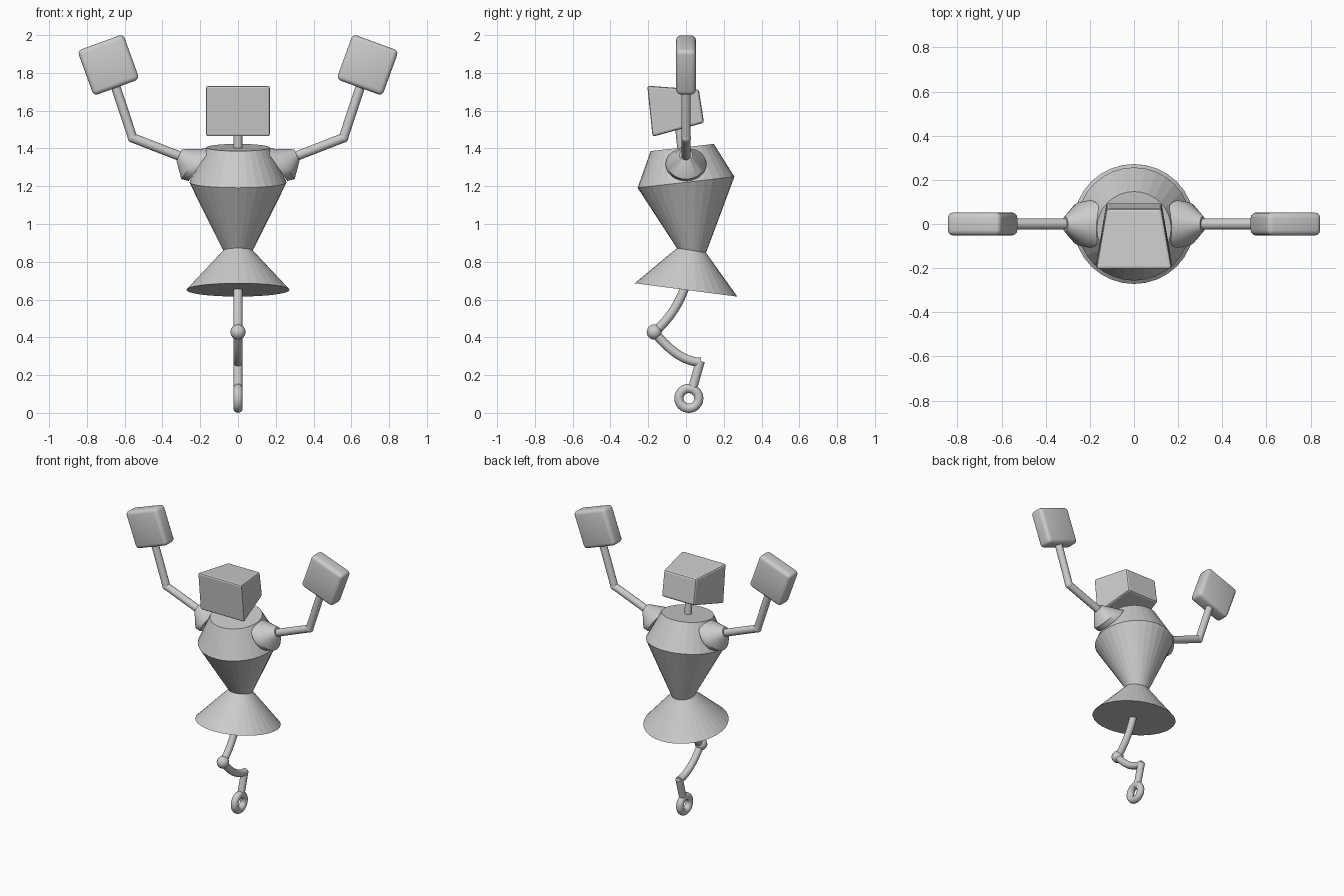
import bpy, bmesh, math
from mathutils import Vector, Matrix

if "Cube" in bpy.data.objects:
    bpy.data.objects.remove(bpy.data.objects["Cube"])


def mat(name, c):
    m = bpy.data.materials.new(name)
    m.diffuse_color = (c, c, c, 1)
    m.use_nodes = True
    m.node_tree.nodes["Principled BSDF"].inputs["Base Color"].default_value = m.diffuse_color
    return m


GREY = mat("plain_grey", 0.6)


def finish(bm, name, smooth=None):
    bmesh.ops.recalc_face_normals(bm, faces=bm.faces)
    me = bpy.data.meshes.new(name)
    bm.to_mesh(me)
    bm.free()
    ob = bpy.data.objects.new(name, me)
    bpy.context.collection.objects.link(ob)
    me.materials.append(GREY)
    if smooth:
        bpy.ops.object.select_all(action='DESELECT')
        ob.select_set(True)
        bpy.context.view_layer.objects.active = ob
        bpy.ops.object.shade_smooth_by_angle(angle=math.radians(smooth))
    return ob


def loft(name, rings, n=32, smooth=None):
    """Skin circles given as (centre, radius, axis), with capped ends."""
    bm = bmesh.new()
    loops = []
    for c, r, axis in rings:
        axis = Vector(axis).normalized()
        side = Vector((1, 0, 0)) if abs(axis.x) < 0.5 else Vector((0, 1, 0))
        v = axis.cross(side).normalized()
        u = v.cross(axis)
        loops.append([bm.verts.new(Vector(c) + r * (u * math.cos(a) + v * math.sin(a)))
                      for a in (2 * math.pi * i / n for i in range(n))])
    for a, b in zip(loops, loops[1:]):
        for i in range(n):
            bm.faces.new((a[i], a[(i + 1) % n], b[(i + 1) % n], b[i]))
    bm.faces.new(loops[0])
    bm.faces.new(loops[-1])
    return finish(bm, name, smooth)


def tube(name, pts, r, n=16):
    """Round tube of constant radius along a path."""
    p = [Vector(q) for q in pts]
    rings = []
    for i, q in enumerate(p):
        t = (p[min(i + 1, len(p) - 1)] - p[max(i - 1, 0)]).normalized()
        rings.append((q, r, t))
    return loft(name, rings, n, 40)


def bezier(a, b, c, n=10):
    a, b, c = Vector(a), Vector(b), Vector(c)
    return [a * (1 - t) ** 2 + b * 2 * t * (1 - t) + c * t * t for t in (i / n for i in range(n + 1))]


def ball(name, c, r):
    bm = bmesh.new()
    bmesh.ops.create_uvsphere(bm, u_segments=24, v_segments=14, radius=r,
                              matrix=Matrix.Translation(c))
    return finish(bm, name, 60)


def tilted(y, z, r, deg):
    a = math.radians(deg)
    return ((0, y, z), r, (0, math.sin(a), math.cos(a)))


# Body: skirt, waist-to-chest cone and shoulder cone
waist = tilted(0.029, 0.86, 0.078, 9)
chest = tilted(0.0, 1.221, 0.258, -6.5)
loft("skirt", [tilted(0.0, 0.651, 0.274, 7.4), waist])
loft("torso", [waist, chest])
loft("shoulders", [chest, tilted(-0.02, 1.405, 0.168, -6.5)])

# Neck
loft("neck", [((0, -0.02, 1.38), 0.024, (0, 0, 1)), ((0, -0.035, 1.52), 0.024, (0, 0, 1))], 16, 40)

# Head: box tapering to the back, leaning forward
bm = bmesh.new()
front = [(0.172, -0.205, 1.732), (0.172, -0.177, 1.462)]
back = [(0.125, 0.068, 1.712), (0.125, 0.095, 1.536)]
corners = [(s * x, y, z) for x, y, z in front + back for s in (-1, 1)]
bmesh.ops.convex_hull(bm, input=[bm.verts.new(c) for c in corners])
bmesh.ops.dissolve_limit(bm, angle_limit=math.radians(5), verts=bm.verts, edges=bm.edges)
bmesh.ops.bevel(bm, geom=bm.edges[:], offset=0.012, segments=2, profile=0.5, affect='EDGES')
finish(bm, "head")

# Arms, mirrored on both sides
for s, side in ((1, "right"), (-1, "left")):
    # Shoulder cone
    d = Vector((s * 0.92, 0, 0.39))
    tip = Vector((s * 0.312, 0, 1.364))
    loft(side + "_shoulder_cone", [((s * 0.2, 0, 1.317), 0.108, (s * 0.8, 0, 0.55)),
                                   ((s * 0.244, 0, 1.318), 0.098, (s * 0.82, 0, 0.57)),
                                   (tip, 0.034, d)], 32, 40)
    # Upper arm, elbow and forearm
    elbow = Vector((s * 0.558, 0, 1.456))
    wrist = Vector((s * 0.655, 0, 1.75))
    tube(side + "_upper_arm", [(s * 0.29, 0, 1.352), elbow], 0.025)
    ball(side + "_elbow", elbow, 0.026)
    tube(side + "_forearm", [elbow, wrist], 0.025)
    # Square paddle hand
    bm = bmesh.new()
    bmesh.ops.create_cube(bm, size=1)
    bmesh.ops.scale(bm, vec=(0.258, 0.104, 0.254), verts=bm.verts)
    bmesh.ops.bevel(bm, geom=bm.edges[:], offset=0.024, segments=3, profile=0.5, affect='EDGES')
    bmesh.ops.transform(bm, verts=bm.verts, matrix=Matrix.Translation((s * 0.686, 0, 1.842))
                        @ Matrix.Rotation(math.radians(s * 20), 4, 'Y'))
    finish(bm, side + "_hand", 35)

# Leg: curved thigh, knee ball, curved shin and ankle
knee = (0, -0.168, 0.428)
tube("thigh", bezier((0, 0.005, 0.70), (0, -0.045, 0.53), knee), 0.024)
ball("knee", knee, 0.04)
tube("shin", bezier(knee, (0, -0.04, 0.27), (0, 0.078, 0.268)), 0.024)
tube("ankle", [(0, 0.076, 0.275), (0, 0.036, 0.135)], 0.024)

# Wheel foot: ring standing on the ground
bm = bmesh.new()
R, r, n, m = 0.0525, 0.0245, 32, 16
grid = []
for i in range(n):
    a = 2 * math.pi * i / n
    grid.append([])
    for j in range(m):
        b = 2 * math.pi * j / m
        q = R + r * math.cos(b)
        grid[i].append(bm.verts.new((r * math.sin(b), 0.015 + q * math.cos(a), 0.077 + q * math.sin(a))))
for i in range(n):
    for j in range(m):
        k, l = (i + 1) % n, (j + 1) % m
        bm.faces.new((grid[i][j], grid[k][j], grid[k][l], grid[i][l]))
finish(bm, "wheel_foot", 60)
